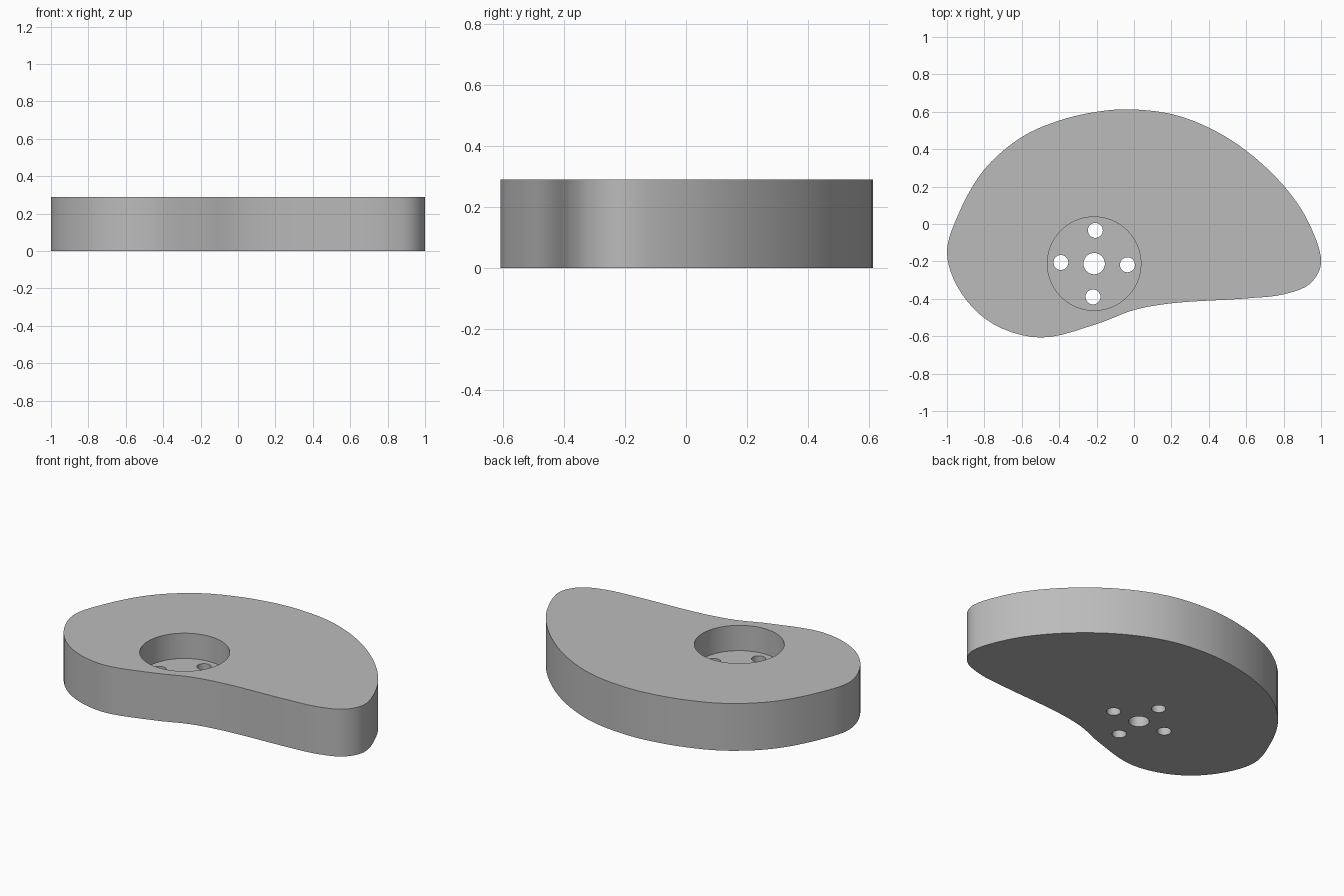
import bpy, bmesh
from math import sin, cos, pi, radians
from mathutils import Vector

cube = bpy.data.objects.get("Cube")
if cube:
    bpy.data.objects.remove(cube)

HEIGHT, FLOOR = 0.29, 0.135
HUB = Vector((-0.213, -0.212))

# Cam outline, counterclockwise from the nose
OUTLINE = [(1, -.21), (.93, .015), (.8, .205), (.6, .392), (.4, .515), (.2, .588),
           (-.03, .613), (-.2, .6), (-.4, .553), (-.6, .465), (-.8, .292), (-.94, .05),
           (-1, -.16), (-.92, -.375), (-.75, -.536), (-.5, -.607), (-.2, -.535),
           (0, -.46), (.2, -.424), (.6, -.398), (.8, -.376), (.94, -.32)]


def smooth_loop(points, steps):
    """Closed centripetal spline through the points."""
    pts = [Vector(p) for p in points]
    n, loop = len(pts), []
    for i in range(n):
        a, b, c, d = (pts[(i + k) % n] for k in (-1, 0, 1, 2))
        t1 = (b - a).length ** .5
        t2 = t1 + (c - b).length ** .5
        t3 = t2 + (d - c).length ** .5
        for s in range(steps):
            t = t1 + (t2 - t1) * s / steps
            p = a.lerp(b, t / t1)
            q = b.lerp(c, (t - t1) / (t2 - t1))
            r = c.lerp(d, (t - t2) / (t3 - t2))
            loop.append(p.lerp(q, t / t2).lerp(q.lerp(r, (t - t1) / (t3 - t1)),
                                               (t - t1) / (t2 - t1)))
    return loop


def circle(center, radius, sides):
    return [center + radius * Vector((cos(2 * pi * k / sides), sin(2 * pi * k / sides)))
            for k in range(sides)]


def prism(name, loop, z0, z1):
    """Extrude a flat loop from z0 to z1."""
    bm = bmesh.new()
    base = bm.faces.new([bm.verts.new((p.x, p.y, z0)) for p in loop])
    top = bmesh.ops.extrude_face_region(bm, geom=[base], use_keep_orig=True)["geom"]
    bmesh.ops.translate(bm, vec=(0, 0, z1 - z0),
                        verts=[g for g in top if isinstance(g, bmesh.types.BMVert)])
    bmesh.ops.recalc_face_normals(bm, faces=bm.faces)
    mesh = bpy.data.meshes.new(name)
    bm.to_mesh(mesh)
    bm.free()
    obj = bpy.data.objects.new(name, mesh)
    bpy.context.collection.objects.link(obj)
    return obj


# Plain grey material
grey = bpy.data.materials.new("plain grey")
grey.use_nodes = True
color = (0.5, 0.5, 0.5, 1)
grey.diffuse_color = color
grey.node_tree.nodes["Principled BSDF"].inputs["Base Color"].default_value = color

# Solid cam plate
plate = prism("cam_plate", smooth_loop(OUTLINE, 5), 0, HEIGHT)
plate.data.materials.append(grey)

# Round pocket, centre bore and four screw holes
cutters = [prism("pocket_cutter", circle(HUB, 0.25, 64), FLOOR, HEIGHT + 0.1),
           prism("bore_cutter", circle(HUB, 0.057, 48), -0.1, HEIGHT)]
for k in range(4):
    angle = radians(90 * k - 2)
    spot = HUB + 0.178 * Vector((cos(angle), sin(angle)))
    cutters.append(prism("screw_hole_cutter", circle(spot, 0.04, 32), -0.1, HEIGHT))

bpy.context.view_layer.objects.active = plate
plate.select_set(True)
for cutter in cutters:
    cutter.hide_render = True
    cut = plate.modifiers.new("cut", "BOOLEAN")
    cut.operation, cut.solver, cut.object = "DIFFERENCE", "EXACT", cutter
    bpy.ops.object.modifier_apply(modifier=cut.name)
    bpy.data.objects.remove(cutter)

# Smooth walls with sharp rims
bpy.ops.object.shade_smooth_by_angle(angle=radians(30))
